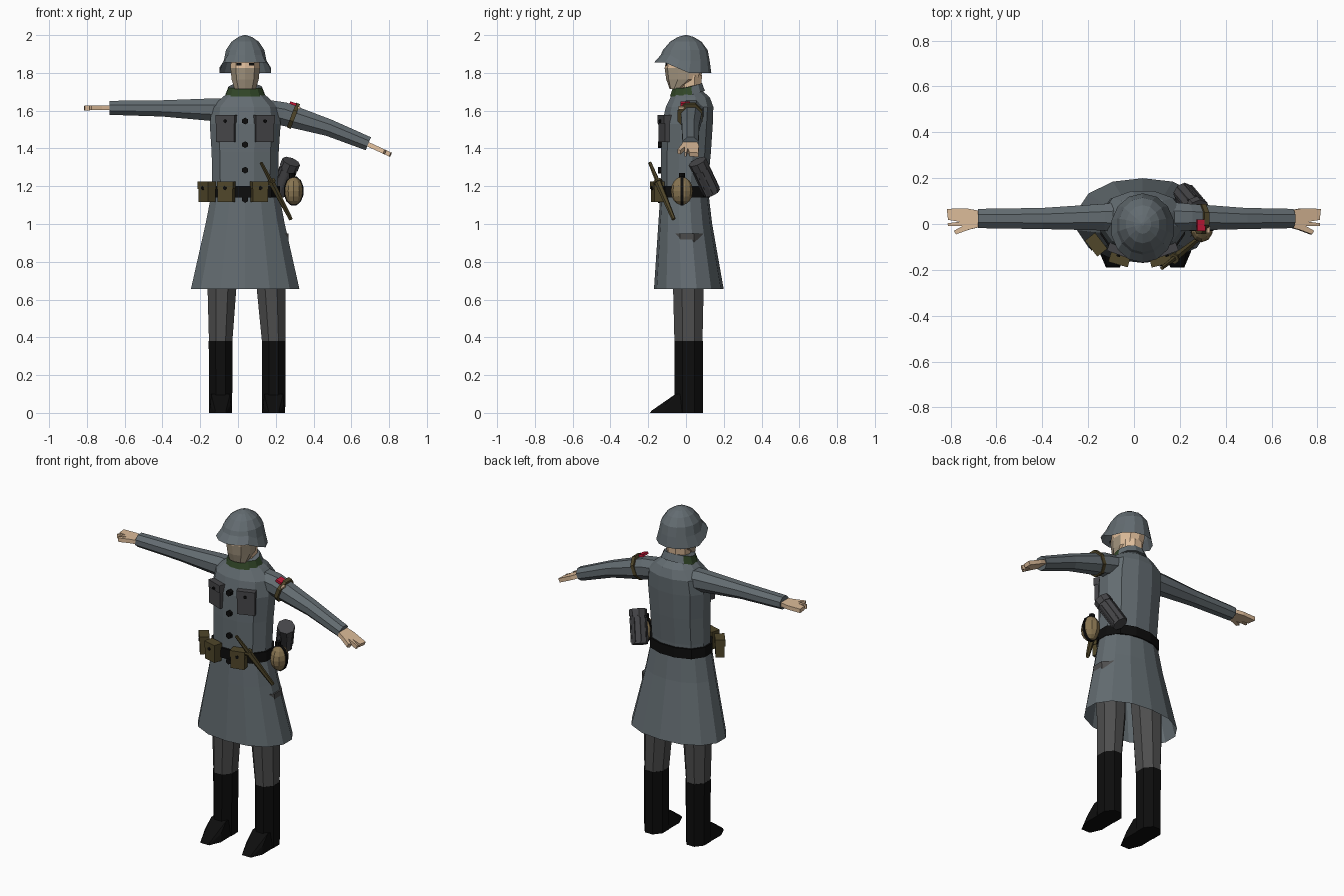
import bpy, bmesh
from math import sin, cos, pi, radians, atan2, hypot
from mathutils import Vector, Matrix

if "Cube" in bpy.data.objects:
    bpy.data.objects.remove(bpy.data.objects["Cube"])

CX = 0.038  # body axis


def material(name, r, g, b):
    m = bpy.data.materials.new(name)
    m.use_nodes = True
    m.diffuse_color = (r, g, b, 1)
    m.node_tree.nodes["Principled BSDF"].inputs["Base Color"].default_value = (r, g, b, 1)
    return m


COAT = material("field grey", 0.125, 0.15, 0.165)
TROUSERS = material("trouser grey", 0.075, 0.075, 0.075)
BLACK = material("black leather", 0.004, 0.004, 0.004)
OLIVE = material("olive brown", 0.08, 0.062, 0.023)
KHAKI = material("khaki felt", 0.25, 0.18, 0.085)
STEEL = material("dark grey", 0.06, 0.06, 0.065)
SKIN = material("skin", 0.72, 0.5, 0.32)
CLOTH = material("face cloth", 0.38, 0.31, 0.22)
RED = material("red", 0.55, 0.01, 0.04)
GREEN = material("collar green", 0.03, 0.06, 0.02)


def finish(name, bm, *mats):
    bmesh.ops.recalc_face_normals(bm, faces=bm.faces)
    me = bpy.data.meshes.new(name)
    bm.to_mesh(me)
    bm.free()
    for m in mats:
        me.materials.append(m)
    ob = bpy.data.objects.new(name, me)
    bpy.context.collection.objects.link(ob)
    return ob


def bridge(rings, caps=(True, True)):
    bm = bmesh.new()
    vs = [[bm.verts.new(p) for p in ring] for ring in rings]
    n = len(vs[0])
    for a, b in zip(vs, vs[1:]):
        for i in range(n):
            j = (i + 1) % n
            bm.faces.new((a[i], a[j], b[j], b[i]))
    if caps[0]:
        bm.faces.new(vs[0][::-1])
    if caps[1]:
        bm.faces.new(vs[-1])
    return bm


def section(n, power):
    # rounded outline, flat sides facing front and back
    for i in range(n):
        t = (i + 0.5) * 2 * pi / n
        c, s = cos(t), sin(t)
        f = (abs(c) ** power + abs(s) ** power) ** (-1 / power)
        k = 1 / cos(pi / n)
        yield c * f * k, s * f * k


def loft(rows, n=12, power=2.0, caps=(True, True)):
    # rows: height, centre x, half width, front y, back y
    return bridge([[(cx + rx * u, (f + b) / 2 + (b - f) / 2 * v, z)
                    for u, v in section(n, power)] for z, cx, rx, f, b in rows], caps)


def tube(path, n=8):
    # path: point, half depth across y, half height across the limb
    rings = []
    for i, (p, ry, rz) in enumerate(path):
        d = Vector(path[min(i + 1, len(path) - 1)][0]) - Vector(path[max(i - 1, 0)][0])
        up = Vector((0, 1, 0)).cross(d).normalized()
        rings.append([Vector(p) + Vector((0, ry * u, 0)) + up * rz * v
                      for u, v in section(n, 2.0)])
    return bridge(rings)


def box(name, loc, size, mat, rz=0, ry=0):
    bm = bmesh.new()
    m = (Matrix.Translation(loc) @ Matrix.Rotation(radians(rz), 4, 'Z')
         @ Matrix.Rotation(radians(ry), 4, 'Y') @ Matrix.Diagonal((*size, 1)))
    bmesh.ops.create_cube(bm, size=1, matrix=m)
    return finish(name, bm, mat)


def rod(name, a, b, r1, r2, mat, n=8):
    a, b = Vector(a), Vector(b)
    d = b - a
    bm = bmesh.new()
    m = Matrix.Translation((a + b) / 2) @ d.to_track_quat('Z', 'Y').to_matrix().to_4x4()
    bmesh.ops.create_cone(bm, cap_ends=True, segments=n, radius1=r1, radius2=r2,
                          depth=d.length, matrix=m)
    return finish(name, bm, mat)


# Coat
finish("coat_body", loft([
    (1.10, CX, .172, -.13, .11), (1.22, CX, .172, -.13, .115), (1.38, CX, .175, -.13, .13),
    (1.53, CX, .185, -.125, .14), (1.62, CX, .172, -.105, .143), (1.67, CX, .12, -.08, .125),
    (1.71, CX, .07, -.06, .08)], 12, 2.3), COAT)
finish("coat_skirt", loft([
    (1.17, CX, .175, -.132, .115), (1.0, CX, .208, -.143, .135),
    (.655, CX, .285, -.165, .195)], 14, 2.2, (True, False)), COAT)
finish("belt", loft([(1.14, CX, .182, -.142, .125), (1.2, CX, .182, -.142, .125)], 12, 2.3), BLACK)

# Collar: green front and sides, coat cloth behind
bm = loft([(1.675, CX, .105, -.085, .10), (1.72, CX, .088, -.07, .085)], 12, 2)
for v in bm.verts:
    v.co.z += max(0, v.co.y) * .3
for f in bm.faces:
    f.material_index = 0 if f.calc_center_median().y < .05 and len(f.verts) == 4 else 1
finish("collar", bm, GREEN, COAT)

# Head
finish("neck", loft([(1.66, CX, .06, -.045, .075), (1.79, CX, .062, -.045, .085)], 8), SKIN)
bm = loft([(1.715, CX, .055, -.085, -.02), (1.765, CX, .07, -.1, .07),
           (1.825, CX, .076, -.108, .088), (1.92, CX, .07, -.09, .085)], 10, 2.4)
for f in bm.faces:
    c = f.calc_center_median()
    f.material_index = 1 if c.z < 1.825 and c.y < .0 else 0
finish("head", bm, SKIN, CLOTH)
for s in (-1, 1):
    box("eye", (CX + s * .033, -.105, 1.845), (.026, .008, .014), BLACK)

# Helmet with flared brim that rises over the face
bm = loft([(1.80, CX, .136, -.165, .13), (1.865, CX, .113, -.13, .122), (1.92, CX, .102, -.12, .112),
           (1.965, CX, .072, -.082, .08), (1.99, CX, .036, -.042, .04), (2.0, CX, .006, -.006, .006)],
          14, 2, (False, True))
for v in bm.verts:
    if v.co.z < 1.81:
        v.co.z += .055 * min(1, max(0, -v.co.y / .1))
    elif v.co.z < 1.87 and v.co.y < -.05:
        v.co.z += .03
finish("helmet", bm, COAT)

# Sleeves
Y = .024
finish("right_sleeve", tube([
    ((-.03, .03, 1.60), .07, .06), ((-.13, .03, 1.605), .058, .06),
    ((-.40, Y, 1.612), .046, .043), ((-.68, Y, 1.615), .042, .037)]), COAT)
finish("left_sleeve", tube([
    ((.10, .03, 1.61), .07, .055), ((.24, .03, 1.583), .058, .062),
    ((.48, Y, 1.51), .046, .045), ((.69, Y, 1.425), .042, .037)]), COAT)

# Hands: flat outline with thumb and split fingers
HAND = [(0, -.01), (.06, -.025), (.115, -.045), (.125, -.03), (.085, -.008), (.15, -.008),
        (.152, .003), (.1, .01), (.15, .018), (.155, .066), (.07, .068), (0, .055)]


def hand(name, start, end):
    d = Vector(end) - Vector(start)
    k = d.length / .155
    d.normalize()
    up = d.cross((0, 1, 0)).normalized() * .012
    mid = Vector(start)
    flat = [mid + d * u * k + Vector((0, y, 0)) for u, y in HAND]
    return finish(name, bridge([[p - up for p in flat], [p + up for p in flat]]), SKIN)


hand("right_hand", (-.66, 0, 1.615), (-.816, 0, 1.614))
hand("left_hand", (.66, 0, 1.435), (.81, 0, 1.366))

# Legs and boots
for side, hip, foot in (("right", -.085, -.092), ("left", .175, .189)):
    finish(side + "_trouser", loft([
        (.37, foot, .059, -.058, .084), (.66, hip, .073, -.065, .09),
        (.95, hip + .01, .08, -.08, .09)], 8, 2.6), TROUSERS)
    finish(side + "_boot", loft([
        (0, foot, .058, -.058, .085), (.38, foot, .06, -.058, .086)], 8, 2.8), BLACK)
    bm = bmesh.new()
    for x, y, z in ((.05, .02, .1), (.05, -.055, .1), (.058, .02, 0), (.06, -.12, 0),
                    (.054, -.11, .045), (.03, -.19, 0), (.028, -.182, .012)):
        for s in (-1, 1):
            bm.verts.new((foot + s * x, y, z))
    bmesh.ops.convex_hull(bm, input=bm.verts)
    finish(side + "_toe", bm, BLACK)

# Chest pockets with flaps and buttons
for s in (-1, 1):
    x = CX + s * .1
    box("chest_pocket", (x, -.113, 1.5), (.102, .035, .13), STEEL, s * 20)
    box("pocket_flap", (x, -.115, 1.555), (.106, .04, .045), STEEL, s * 20)
    rod("pocket_button", (x, -.12, 1.545), (x + s * .008, -.142, 1.545), .009, .009, BLACK, 6)
for z in (1.545, 1.42, 1.285, 1.13):
    rod("coat_button", (CX, -.12, z), (CX, -.148, z), .018, .018, BLACK, 6)

# Ammunition pouches with lids
for x, y, a in ((-.165, -.09, -52), (-.062, -.15, -16), (.113, -.152, 14)):
    box("pouch", (x, y, 1.17), (.082, .05, .105), OLIVE, a)
    box("pouch_lid", (x, y, 1.205), (.088, .056, .04), OLIVE, a)
    out = Vector((sin(radians(a)), -cos(radians(a)), 0))
    p = Vector((x, y, 1.19))
    rod("pouch_stud", p + out * .02, p + out * .032, .01, .01, BLACK, 6)

# Dagger hanging across the left hip
A, B = Vector((.122, -.192, 1.325)), Vector((.28, -.065, 1.025))
rod("dagger_grip", A, A.lerp(B, .33), .009, .012, OLIVE, 6)
rod("dagger_guard", A.lerp(B, .32), A.lerp(B, .35), .026, .026, OLIVE, 6)
rod("dagger_scabbard", A.lerp(B, .34), B, .019, .011, OLIVE, 6)

# Canteen with strap
bm = bmesh.new()
bmesh.ops.create_uvsphere(bm, u_segments=10, v_segments=8, radius=1,
                          matrix=Matrix.Translation((.295, -.022, 1.175)) @ Matrix.Diagonal((.05, .058, .075, 1)))
finish("canteen", bm, KHAKI)
finish("canteen_strap", loft([(-.008, 0, .052, -.077, .077), (.008, 0, .052, -.077, .077)], 12),
       BLACK).matrix_world = Matrix.Translation((.295, -.022, 1.175)) @ Matrix.Rotation(pi / 2, 4, 'X')
rod("canteen_cap", (.285, -.022, 1.24), (.285, -.022, 1.27), .016, .016, BLACK)

# Ribbed canister on the back of the hip
A, B = Vector((.282, .06, 1.33)), Vector((.215, .138, 1.165))
rod("canister", A, B, .046, .046, STEEL)
rod("canister_lid", A, A.lerp(B, .2), .05, .05, STEEL)
for i in range(8):
    t = i * pi / 4
    d = (B - A).normalized()
    u = d.orthogonal().normalized()
    off = (u * cos(t) + d.cross(u) * sin(t)) * .044
    rod("canister_rib", A.lerp(B, .25) + off, A.lerp(B, .95) + off, .006, .006, STEEL, 4)

# Armband and shoulder patch
finish("armband", tube([((.283, .022, 1.577), .066, .07), ((.304, .022, 1.569), .066, .07)]), OLIVE)
box("red_patch", (.292, -.005, 1.637), (.036, .05, .014), RED, 0, 20)
box("pale_patch", (.322, -.025, 1.615), (.014, .03, .014), SKIN, 0, 20)
